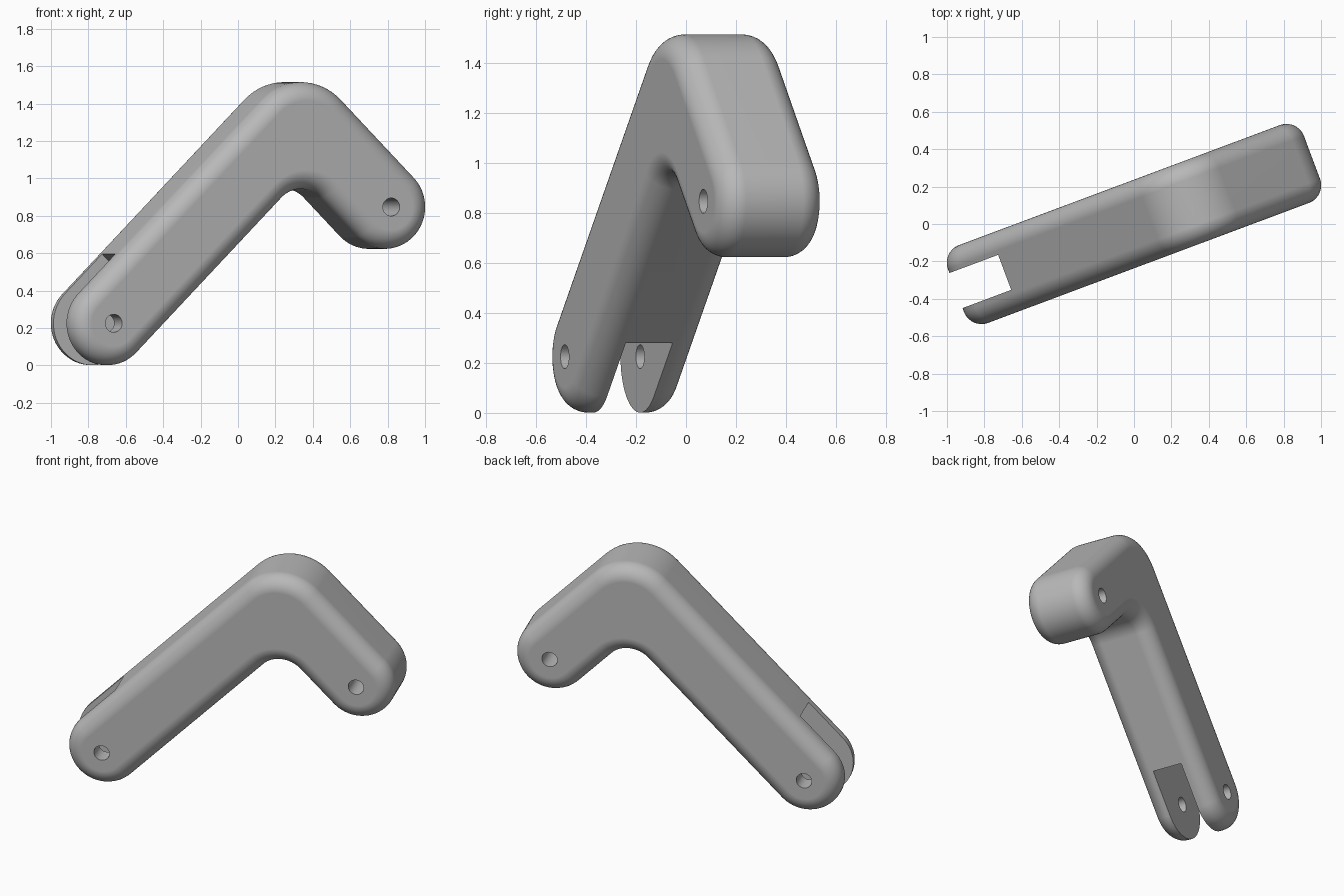
import bpy, bmesh
from math import radians, sin, cos, sqrt, pi
from mathutils import Matrix, Vector

if "Cube" in bpy.data.objects:
    bpy.data.objects.remove(bpy.data.objects["Cube"], do_unlink=True)

R = 0.224            # half width of each arm
T = 0.222            # half thickness
FILLET = 0.1         # rounding of the long edges
FOOT = Vector((-0.792, 0.225))
TIP = Vector((0.792, 0.847))
ELBOW = Vector((0.311, 1.328))
OUTER, INNER = 0.314, 0.164   # elbow rounding
HOLE = 0.048
YAW = radians(20.5)


def arc(centre, radius, start, end, steps):
    out = []
    for i in range(steps + 1):
        a = radians(start + (end - start) * i / steps)
        out.append(centre + radius * Vector((cos(a), sin(a))))
    return out


def outline(inset):
    """L-shaped outline, shrunk evenly by inset."""
    up = Vector((0, sqrt(2)))
    outer_c = ELBOW + up * (R - OUTER)
    inner_c = ELBOW - up * (R + INNER)
    return (arc(FOOT, R - inset, 135, 315, 32)
            + arc(inner_c, INNER + inset, 135, 45, 16)
            + arc(TIP, R - inset, 225, 405, 32)
            + arc(outer_c, OUTER - inset, 45, 135, 16))


def make_object(name, bm):
    bmesh.ops.recalc_face_normals(bm, faces=bm.faces)
    mesh = bpy.data.meshes.new(name)
    bm.to_mesh(mesh)
    bm.free()
    ob = bpy.data.objects.new(name, mesh)
    bpy.context.collection.objects.link(ob)
    return ob


# Arm body: stacked outlines with rounded rims
bm = bmesh.new()
steps = 10
half = []
for i in range(steps + 1):
    a = pi / 2 * i / steps
    half.append((T - FILLET + FILLET * cos(a), FILLET * (1 - sin(a))))
levels = half + [(-y, d) for y, d in reversed(half)]
rings = [[bm.verts.new((p.x, y, p.y)) for p in outline(d)] for y, d in levels]
for a, b in zip(rings, rings[1:]):
    for i in range(len(a)):
        j = (i + 1) % len(a)
        bm.faces.new((a[i], a[j], b[j], b[i]))
bm.faces.new(rings[0])
bm.faces.new(rings[-1])
body = make_object("bent_arm", bm)

# Cutters: pin holes at both ends and the fork slot
cutters = []
for name, c in (("foot_hole_cutter", FOOT), ("tip_hole_cutter", TIP)):
    bm = bmesh.new()
    bmesh.ops.create_cone(
        bm, cap_ends=True, segments=32, radius1=HOLE, radius2=HOLE, depth=1,
        matrix=Matrix.Translation((c.x, 0, c.y)) @ Matrix.Rotation(pi / 2, 4, 'X'))
    cutters.append(make_object(name, bm))
bm = bmesh.new()
bmesh.ops.create_cube(
    bm, size=1,
    matrix=Matrix.Translation((FOOT.x, 0, FOOT.y)) @ Matrix.Rotation(-pi / 4, 4, 'Y')
    @ Matrix.Translation((-0.1, 0, 0)) @ Matrix.Diagonal((0.8, 0.2, 0.8, 1)))
cutters.append(make_object("slot_cutter", bm))

bpy.ops.object.select_all(action='DESELECT')
bpy.context.view_layer.objects.active = body
body.select_set(True)
for cutter in cutters:
    cutter.hide_render = True
    mod = body.modifiers.new("cut", 'BOOLEAN')
    mod.operation = 'DIFFERENCE'
    mod.solver = 'EXACT'
    mod.object = cutter
    bpy.ops.object.modifier_apply(modifier=mod.name)
    bpy.data.objects.remove(cutter, do_unlink=True)

# Turn the arm about the vertical axis, then finish the surface
body.data.transform(Matrix.Rotation(YAW, 4, 'Z'))
bpy.ops.object.shade_smooth_by_angle(angle=radians(30))
normals = body.modifiers.new("even_normals", 'WEIGHTED_NORMAL')
normals.keep_sharp = True

grey = bpy.data.materials.new("mid_grey")
grey.use_nodes = True
colour = (0.48, 0.48, 0.48, 1)
grey.diffuse_color = colour
grey.node_tree.nodes["Principled BSDF"].inputs["Base Color"].default_value = colour
body.data.materials.clear()
body.data.materials.append(grey)
